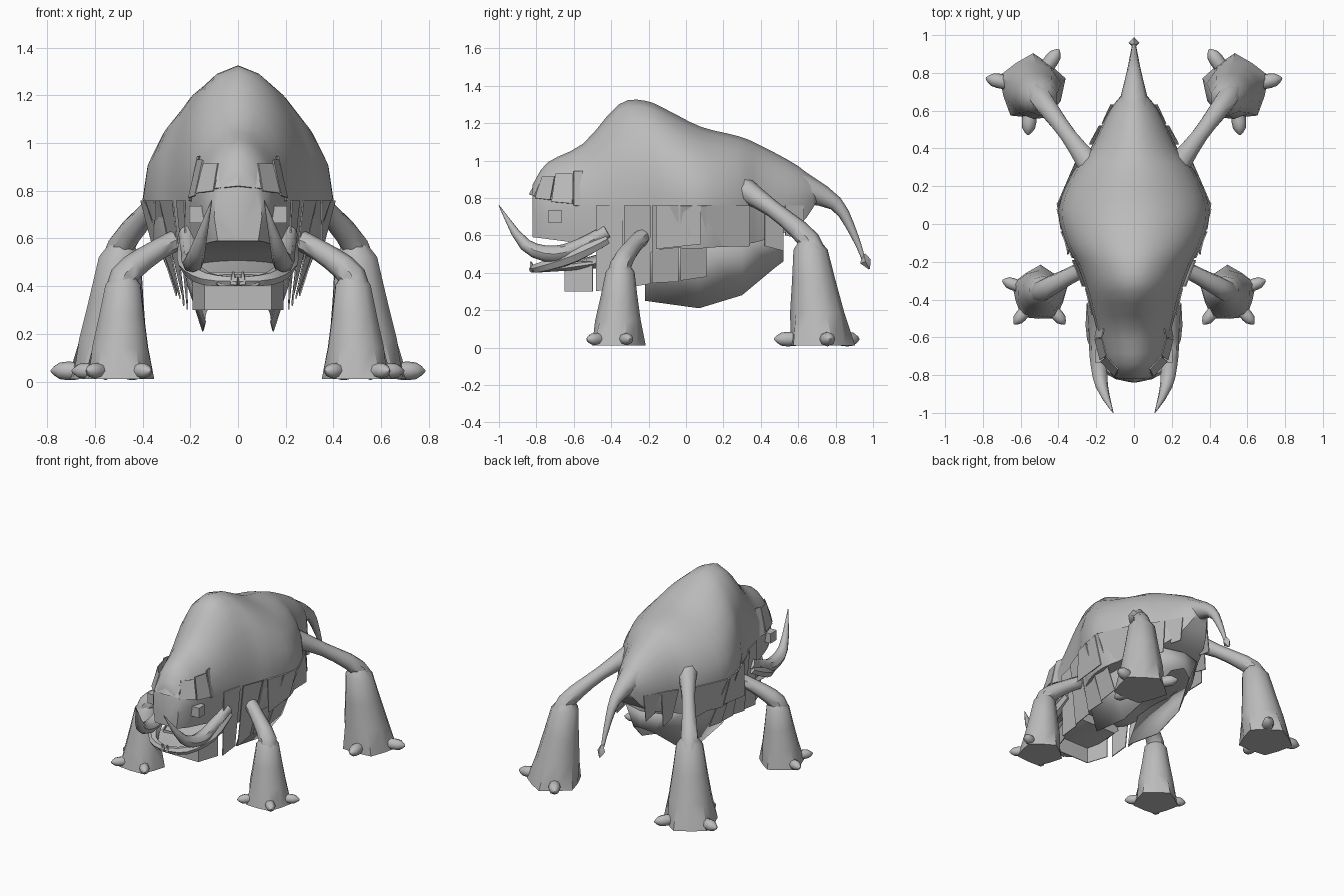
import bpy
import bmesh
import random
from math import sin, cos, pi, radians
from mathutils import Vector

random.seed(4)
cube = bpy.data.objects.get("Cube")
if cube:
    bpy.data.objects.remove(cube)

grey = bpy.data.materials.new("plain grey")
grey.use_nodes = True
colour = (.5, .5, .5, 1)
grey.diffuse_color = colour
grey.node_tree.nodes["Principled BSDF"].inputs["Base Color"].default_value = colour


def finish(name, bm, mirror=False, smooth=True, thickness=0):
    bmesh.ops.recalc_face_normals(bm, faces=bm.faces)
    mesh = bpy.data.meshes.new(name)
    bm.to_mesh(mesh)
    bm.free()
    mesh.materials.append(grey)
    ob = bpy.data.objects.new(name, mesh)
    bpy.context.collection.objects.link(ob)
    if smooth:
        bpy.ops.object.select_all(action='DESELECT')
        ob.select_set(True)
        bpy.context.view_layer.objects.active = ob
        bpy.ops.object.shade_smooth_by_angle(angle=radians(45))
    if thickness:
        ob.modifiers.new("thickness", 'SOLIDIFY').thickness = thickness
    if mirror:
        ob.modifiers.new("mirror", 'MIRROR')


def spline(keys, steps=3):
    """Sample a smooth curve through key points of any dimension."""
    keys = [Vector(k) for k in keys]
    out = []
    for i in range(len(keys) - 1):
        b, c = keys[i], keys[i + 1]
        a = keys[i - 1] if i else b
        d = keys[i + 2] if i + 2 < len(keys) else c
        for s in range(steps):
            t = s / steps
            out.append(b + (c - a) * (t / 2) + (a * 2 - b * 5 + c * 4 - d) * (t * t / 2)
                       + (b * 3 - a - c * 3 + d) * (t ** 3 / 2))
    return out + [keys[-1]]


def skin(bm, rings):
    """Bridge equal rings of points and cap both ends."""
    loops = [[bm.verts.new(p) for p in ring] for ring in rings]
    n = len(loops[0])
    for a, b in zip(loops, loops[1:]):
        for i in range(n):
            j = (i + 1) % n
            bm.faces.new((a[i], a[j], b[j], b[i]))
    bm.faces.new(loops[0])
    bm.faces.new(loops[-1])


def humped_ring(station):
    """Cross-section with a rounded back, widest low down, tucked in below."""
    y, top, half, floor = station
    drop = (top - floor) * .64
    side = []
    for k in range(1, 6):
        t = k / 5
        side.append((half * sin(t * pi / 2), top - drop * t ** 1.7))
    side.append((half * .85, floor))
    outline = [(0, top)] + side + [(0, floor)] + [(-x, z) for x, z in reversed(side)]
    return [(x, y, z) for x, z in outline]


def loft(name, stations):
    bm = bmesh.new()
    skin(bm, [humped_ring(s) for s in stations])
    finish(name, bm)


def tube(name, keys, sides=8, steps=3, mirror=True):
    """Sweep a circle along points of x, y, z and radius."""
    path = spline(keys, steps)
    points = [p.xyz for p in path]
    span = points[-1] - points[0]
    axis = min(range(3), key=lambda i: abs(span[i]))
    reference = Vector([float(i == axis) for i in range(3)])
    rings = []
    for i, p in enumerate(points):
        d = points[min(i + 1, len(points) - 1)] - points[max(i - 1, 0)]
        u = d.cross(reference).normalized()
        v = d.cross(u).normalized()
        turns = [k * 2 * pi / sides for k in range(sides)]
        rings.append([p + (u * cos(t) + v * sin(t)) * path[i].w for t in turns])
    bm = bmesh.new()
    skin(bm, rings)
    finish(name, bm, mirror)


def sheet(name, top, bottom, smooth=False):
    """Hanging strip of hair between an upper and a lower edge, on both sides."""
    bm = bmesh.new()
    a = [bm.verts.new(p) for p in top]
    b = [bm.verts.new(p) for p in bottom]
    for i in range(len(a) - 1):
        bm.faces.new((a[i], a[i + 1], b[i + 1], b[i]))
    finish(name, bm, True, smooth, .006)


# Head and humped body in one skin: y, top, half width, underside
body = spline([(-.82, .87, .1, .59), (-.74, .99, .15, .58), (-.55, 1.09, .2, .55),
               (-.36, 1.3, .25, .48), (-.22, 1.32, .3, .5), (-.1, 1.27, .36, .53),
               (.08, 1.18, .4, .53), (.28, 1.13, .32, .55), (.4, 1.08, .23, .57),
               (.6, .97, .13, .65), (.7, .88, .05, .78)])
loft("body", body)

# Tail with a diamond tuft
tube("tail", [(0, .6, .86, .09), (0, .8, .77, .04), (0, .9, .6, .02), (0, .95, .47, .01)],
     mirror=False)
tube("tail_tuft", [(0, .95, .5, .01), (0, .96, .46, .03), (0, .98, .42, .004)],
     sides=4, steps=1, mirror=False)

# Jaw, lip, teeth and tusks
loft("jaw", spline([(-.82, .43, .09, .4), (-.65, .45, .18, .41), (-.4, .52, .2, .43)]))
tube("lower_lip", [(.22, -.42, .58, .03), (.21, -.6, .49, .04), (.13, -.77, .43, .03),
                   (0, -.82, .42, .02)], sides=6)
tube("tooth", [(.02, -.82, .41, .02), (.02, -.83, .46, .004)], sides=5, steps=1)
tube("tusk", [(.21, -.42, .62, .04), (.2, -.55, .55, .04), (.19, -.7, .5, .045),
              (.17, -.86, .55, .033), (.11, -1, .76, .002)])

# Box eyes
bm = bmesh.new()
bmesh.ops.create_cube(bm, size=.07)
bmesh.ops.translate(bm, verts=bm.verts, vec=(.17, -.7, .7))
finish("eye", bm, mirror=True, smooth=False)


def brow(angle, z, reach):
    """Point on the oval around the forehead, measured from the front."""
    return (.21 * reach * sin(angle), -.6 - .24 * reach * cos(angle), z)


# Forehead fringe
for i in range(4):
    start, end = radians(i * 30), radians(i * 30 + 28)
    low = .82 - i * .02
    high = .9 + i * .015
    sheet(f"fringe_lock_{i + 1}", [brow(start, high, .82), brow(end, high, .82)],
          [brow(start, low, 1), brow(end, low - .01, 1)])

# Beard round the throat
chin = [(0, -.65), (.14, -.65), (.19, -.5)]
sheet("beard", [(x, y, .46) for x, y in chin], [(x, y, .3) for x, y in chin])


def flank(y, z):
    """Point on the flank at y, just outside the skin."""
    station = min(body, key=lambda s: abs(s.x - y))
    return (station.z + .004, y, z)


def lock(name, y, width, x_low, z_low):
    """Lock of hair rooted on the flank at y."""
    tilt = random.uniform(-.015, .015)
    sheet(name, [flank(y, .76), flank(y + width, .76)],
          [(x_low, y, z_low + tilt), (x_low, y + width, z_low - tilt)])


# Long inner locks at the front, short outer locks along the flank and rump
for i in range(4):
    lock(f"long_lock_{i + 1}", -.48 + i * .15, .14, .21 + i * .015, .31 + i * .02)
for i, y in enumerate((-.16, .1)):
    lock(f"flank_lock_{i + 1}", y, .24, .35 - i * .05, .54)
for i, y in enumerate((.42, .53)):
    lock(f"rump_lock_{i + 1}", y, .1, .18 - i * .06, .53 + i * .06)

# Belly skirt, wrapping round the rear
skirt = [(.14, -.22, .25), (.15, .07, .21), (.14, .3, .28), (.08, .48, .43), (0, .52, .46)]
sheet("belly_skirt", [(x * 1.8, y, .58) for x, y, z in skirt], skirt, smooth=True)


def leg(name, shoulder, root, knee, centre, radius, turns):
    """Thin upper limb, flared five-cornered foot and three toes."""
    bend = Vector(shoulder).lerp(knee, .5) + Vector((0, 0, .02))
    tube(name + "_upper_leg", [(*shoulder, root), (*bend, .045), (*knee, .058),
                               (*centre, knee[2] * .7, .05)])
    rings = []
    for f in (0, .3, .6, .9, 1):
        mid = Vector(centre).lerp(knee[:2], f)
        r = radius * (1 - .55 * f ** .8) * (.6 if f == 1 else 1)
        ring = []
        for k in range(10):
            a = k * pi / 5 + radians(20)
            pinch = .85 if k % 2 and f == 0 else 1
            ring.append((mid.x + r * pinch * cos(a), mid.y + r * pinch * sin(a),
                         .01 + knee[2] * f))
        rings.append(ring)
    bm = bmesh.new()
    skin(bm, rings)
    finish(name + "_foot", bm, True)
    for i, turn in enumerate(turns):
        d = Vector((cos(radians(turn)), sin(radians(turn))))
        toe = []
        for along, thick in ((-.5, .18), (-.2, .24), (.15, .22), (.35, .03)):
            p = Vector(centre) + d * radius * (1 + along)
            toe.append((p.x, p.y, .045, radius * thick * .85))
        tube(f"{name}_toe_{i + 1}", toe, steps=2)


leg("front", (.2, -.2, .62), .045, (.48, -.35, .44), (.5, -.37), .155, (20, 230, 310))
leg("back", (.2, .27, .87), .075, (.49, .66, .57), (.54, .72), .185, (12, 125, 275))
